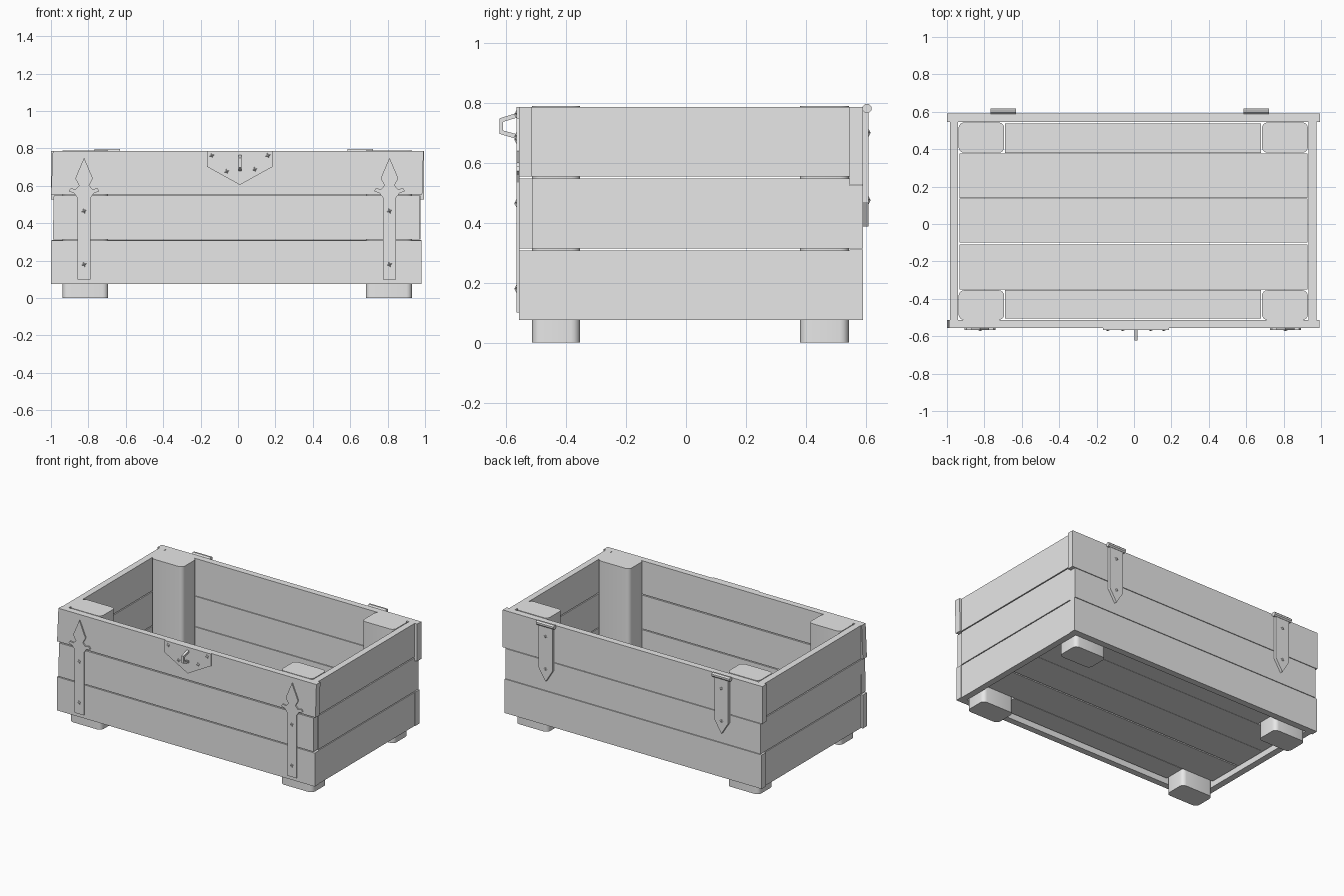
import bpy, bmesh, math
from mathutils import Vector

cube = bpy.data.objects.get("Cube")
if cube:
    bpy.data.objects.remove(cube, do_unlink=True)

grey = bpy.data.materials.new("plain grey")
grey.use_nodes = True
grey.diffuse_color = (0.8, 0.8, 0.8, 1)
grey.node_tree.nodes["Principled BSDF"].inputs["Base Color"].default_value = (0.8, 0.8, 0.8, 1)


def finish(name, bm):
    bmesh.ops.recalc_face_normals(bm, faces=bm.faces)
    mesh = bpy.data.meshes.new(name)
    bm.to_mesh(mesh)
    bm.free()
    mesh.materials.append(grey)
    obj = bpy.data.objects.new(name, mesh)
    bpy.context.collection.objects.link(obj)
    return obj


def prism(name, outline, axis, lo, hi):
    """Extrude a 2D outline along an axis from lo to hi."""
    place = {"x": lambda a, b, d: (d, a, b),
             "y": lambda a, b, d: (a, d, b),
             "z": lambda a, b, d: (a, b, d)}[axis]
    bm = bmesh.new()
    face = bm.faces.new([bm.verts.new(place(a, b, lo)) for a, b in outline])
    out = bmesh.ops.extrude_face_region(bm, geom=[face])
    moved = [v for v in out["geom"] if isinstance(v, bmesh.types.BMVert)]
    bmesh.ops.translate(bm, verts=moved, vec=Vector(place(0, 0, hi - lo)))
    return finish(name, bm)


def box(name, x0, x1, y0, y1, z0, z1):
    return prism(name, [(x0, y0), (x1, y0), (x1, y1), (x0, y1)], "z", z0, z1)


def mirrored(half, cx):
    """Complete a right-hand half outline about the line x = cx."""
    left = [(-a, b) for a, b in reversed(half) if a > 0]
    return [(cx + a, b) for a, b in half + left]


def nail(name, x, y, z, side):
    """Four-pointed star nail head standing off a plate."""
    bm = bmesh.new()
    rim = []
    for i in range(8):
        r = 0.016 if i % 2 == 0 else 0.007
        a = i * math.pi / 4 + 0.3
        rim.append(bm.verts.new((x + r * math.cos(a), y, z + r * math.sin(a))))
    tip = bm.verts.new((x, y + side * 0.008, z))
    bm.faces.new(rim)
    for i in range(8):
        bm.faces.new((rim[i], rim[(i + 1) % 8], tip))
    finish(name, bm)


TOP = 0.787
rows = ("bottom", "middle", "top")

# Front planks, with slightly uneven ends
front = [(-1.0, 0.98, -1.0, 0.98, 0.075, 0.308),
         (-0.99, 0.97, -0.985, 0.97, 0.314, 0.548),
         (-1.0, 0.985, -0.99, 0.992, 0.555, TOP)]
for row, (a, b, c, d, z0, z1) in zip(rows, front):
    prism("front_plank_" + row, [(a, z0), (b, z0), (d, z1), (c, z1)], "y", -0.557, -0.513)

# Back planks
back = [(-0.995, 0.98, 0.075, 0.311), (-0.985, 0.975, 0.315, 0.524), (-1.0, 0.995, 0.528, TOP)]
for row, (x0, x1, z0, z1) in zip(rows, back):
    box("back_plank_" + row, x0, x1, 0.545, 0.59, z0, z1)

# Side planks
for row, z0, z1 in zip(rows, (0.075, 0.314, 0.555), (0.308, 0.548, TOP)):
    box("right_plank_" + row, -0.985, -0.94, -0.513, 0.545, z0, z1)
    box("left_plank_" + row, 0.932, 0.976, -0.513, 0.545, z0, z1)

# Rounded corner posts that reach down as feet
for px, x0, x1 in (("right", -0.938, -0.694), ("left", 0.684, 0.93)):
    for py, y0, y1 in (("front", -0.513, -0.354), ("back", 0.381, 0.543)):
        post = box(f"{py}_{px}_post", x0, x1, y0, y1, 0, TOP + 0.003)
        bm = bmesh.new()
        bm.from_mesh(post.data)
        upright = [e for e in bm.edges if abs(e.verts[0].co.z - e.verts[1].co.z) > 0.1]
        bmesh.ops.bevel(bm, geom=upright, offset=0.03, segments=4, profile=0.5, affect="EDGES")
        bm.to_mesh(post.data)
        bm.free()
        bpy.ops.object.select_all(action="DESELECT")
        post.select_set(True)
        bpy.context.view_layer.objects.active = post
        bpy.ops.object.shade_smooth_by_angle(angle=math.radians(40))

# Floor boards, the outer two fitted between the posts
floor = [(-0.505, -0.353, -0.69, 0.68), (-0.35, -0.11, -0.934, 0.927),
         (-0.1, 0.137, -0.934, 0.927), (0.139, 0.378, -0.934, 0.927),
         (0.38, 0.537, -0.69, 0.68)]
for i, (y0, y1, x0, x1) in enumerate(floor):
    box(f"floor_board_{i + 1}", x0, x1, y0, y1, 0.11, 0.15)

# Spear-shaped front straps
spear = [(0.035, 0.10), (0.035, 0.535), (0.052, 0.56), (0.082, 0.572), (0.072, 0.587),
         (0.045, 0.582), (0.027, 0.602), (0.047, 0.64), (0, 0.75)]
for side, cx in (("right", -0.823), ("left", 0.81)):
    prism(side + "_front_strap", mirrored(spear, cx), "y", -0.566, -0.555)
    for z in (0.465, 0.18):
        nail(side + "_strap_nail", cx, -0.565, z, -1)

# Latch plate with a staple loop
plate = [(0.177, TOP), (0.177, 0.703), (0, 0.605)]
prism("latch_plate", mirrored(plate, 0.01)[::-1], "y", -0.566, -0.555)
for x, z in ((-0.14, 0.762), (0.16, 0.762), (-0.06, 0.677), (0.09, 0.688)):
    nail("latch_nail", x, -0.565, z, -1)
loop = [(-0.56, 0.768), (-0.623, 0.748), (-0.623, 0.697), (-0.56, 0.678),
        (-0.56, 0.694), (-0.61, 0.708), (-0.61, 0.737), (-0.56, 0.752)]
prism("latch_loop", loop, "x", 0.002, 0.019)

# Back hinges: barrel and pointed strap
leaf = [(0.052, 0.785), (0.052, 0.47), (0, 0.387)]
barrel = [(0.604 + 0.016 * math.cos(i * math.pi / 4 + math.pi / 8),
           0.781 + 0.016 * math.sin(i * math.pi / 4 + math.pi / 8)) for i in range(8)]
for side, cx in (("right", -0.698), ("left", 0.653)):
    prism(side + "_hinge_leaf", mirrored(leaf, cx), "y", 0.588, 0.609)
    prism(side + "_hinge_barrel", barrel, "x", cx - 0.068, cx + 0.068)
    for z in (0.7, 0.475):
        nail(side + "_hinge_nail", cx, 0.608, z, 1)
